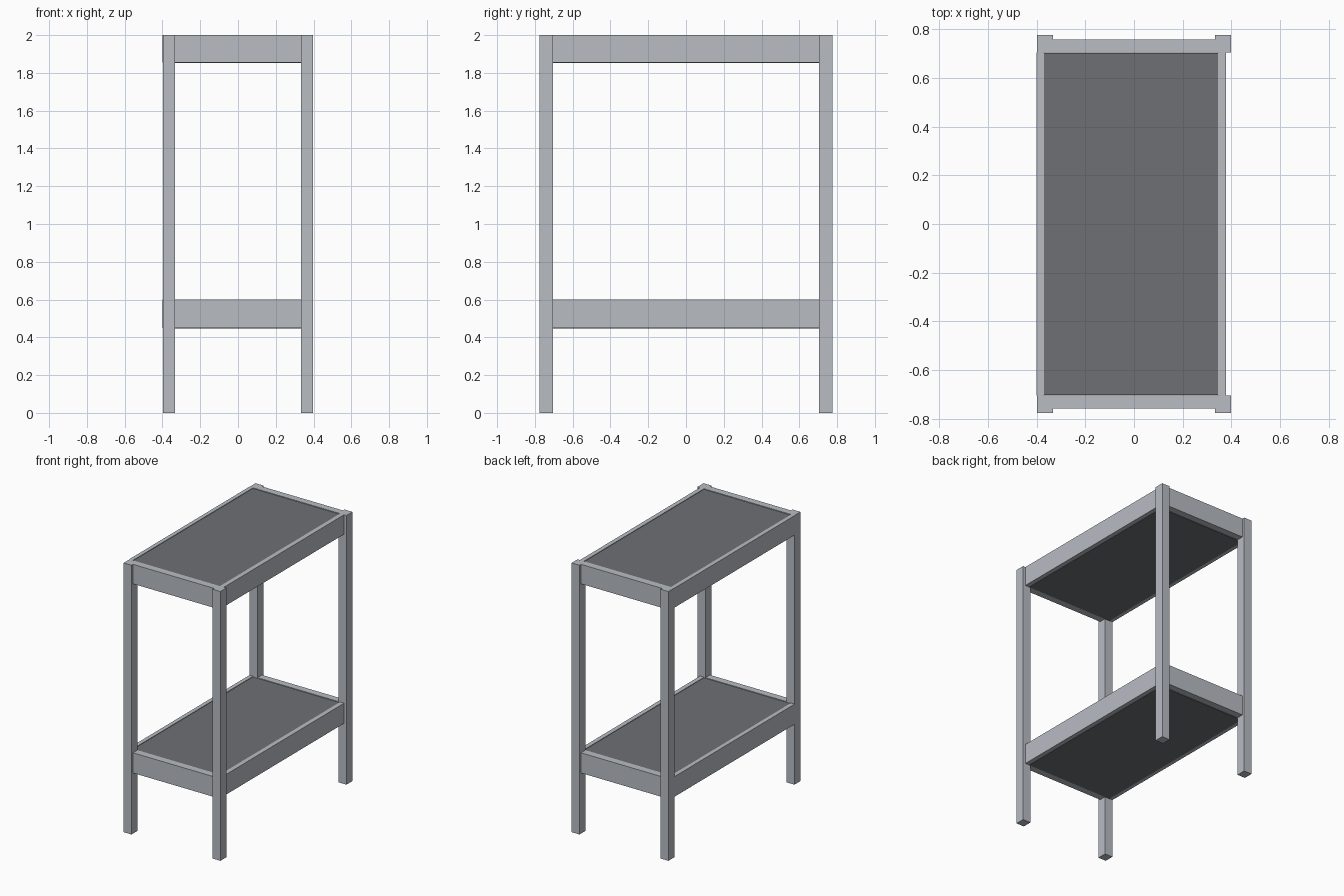
import bpy

if "Cube" in bpy.data.objects:
    bpy.data.objects.remove(bpy.data.objects["Cube"], do_unlink=True)


def material(name, colour):
    mat = bpy.data.materials.new(name)
    mat.use_nodes = True
    mat.diffuse_color = (*colour, 1)
    mat.node_tree.nodes["Principled BSDF"].inputs["Base Color"].default_value = (*colour, 1)
    return mat


frame_grey = material("frame grey", (0.48, 0.51, 0.55))
panel_grey = material("panel dark grey", (0.155, 0.16, 0.172))


def box(name, x, y, z, mat):
    """Axis-aligned box from (low, high) ranges."""
    ranges = (x, y, z)
    bpy.ops.mesh.primitive_cube_add(size=1, location=[(a + b) / 2 for a, b in ranges])
    obj = bpy.context.object
    obj.name = name
    obj.scale = [b - a for a, b in ranges]
    bpy.ops.object.transform_apply(location=False, rotation=False, scale=True)
    obj.data.materials.append(mat)
    return obj


LEG_IN_X, LEG_OUT_X = 0.333, 0.398
LEG_IN_Y, LEG_OUT_Y = 0.705, 0.775
END_OUT_Y = 0.757
ends = (("front", -1), ("back", 1))


def span(side, inner, outer):
    return tuple(sorted((side * inner, side * outer)))


# Four square legs
for end, sy in ends:
    for side, sx in (("right", -1), ("left", 1)):
        box(f"{end}_{side}_leg", span(sx, LEG_IN_X, LEG_OUT_X),
            span(sy, LEG_IN_Y, LEG_OUT_Y), (0, 2), frame_grey)

# Two shelves: rails around a nearly flush panel
for shelf, low, high in (("lower", 0.45, 0.6), ("upper", 1.855, 2.0)):
    rail_z = (low, high)
    for end, sy in ends:
        box(f"{shelf}_{end}_rail", (-LEG_IN_X, LEG_IN_X),
            span(sy, LEG_IN_Y, END_OUT_Y), rail_z, frame_grey)
    # The right rail is flush with the legs, the left rail is set in
    box(f"{shelf}_right_rail", (-0.4, -0.37), (-LEG_IN_Y, LEG_IN_Y), rail_z, frame_grey)
    box(f"{shelf}_left_rail", (0.345, 0.378), (-LEG_IN_Y, LEG_IN_Y), rail_z, frame_grey)
    box(f"{shelf}_panel", (-0.37, 0.345), (-0.703, 0.703),
        (low - 0.003, high - 0.004), panel_grey)
